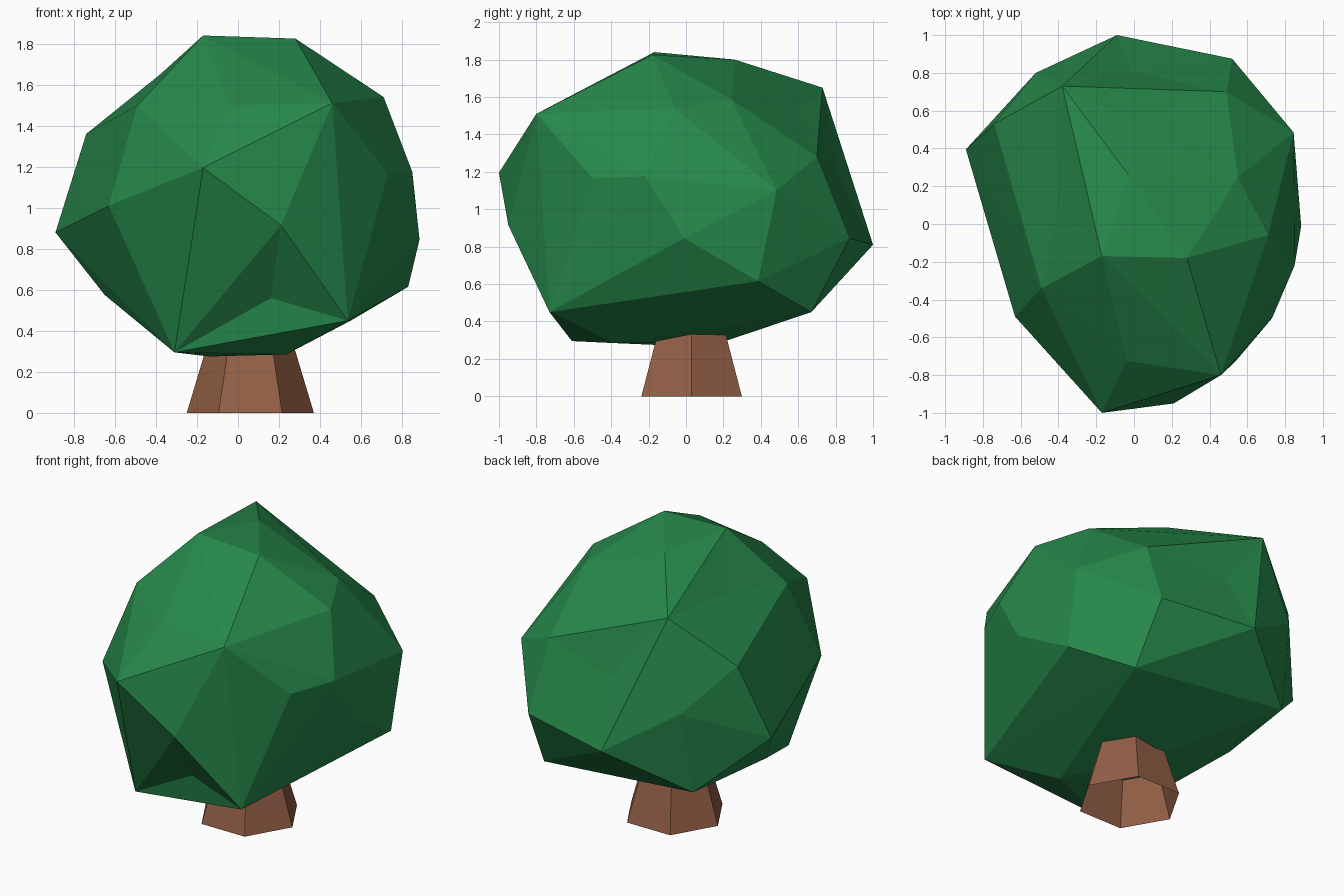
import bpy, bmesh, math
from mathutils import Vector

if "Cube" in bpy.data.objects:
    bpy.data.objects.remove(bpy.data.objects["Cube"])


def material(name, rgb):
    m = bpy.data.materials.new(name)
    m.diffuse_color = (*rgb, 1.0)
    m.use_nodes = True
    m.node_tree.nodes["Principled BSDF"].inputs["Base Color"].default_value = m.diffuse_color
    return m


def add_object(name, verts, faces, mat):
    me = bpy.data.meshes.new(name)
    me.from_pydata(verts, [], faces)
    me.materials.append(mat)
    bm = bmesh.new()
    bm.from_mesh(me)
    bmesh.ops.recalc_face_normals(bm, faces=bm.faces)
    bm.to_mesh(me)
    bm.free()
    ob = bpy.data.objects.new(name, me)
    bpy.context.collection.objects.link(ob)
    return ob


def hull_faces(points):
    """Faces of the convex hull as index lists, plus the points left inside."""
    bm = bmesh.new()
    index = {bm.verts.new(p): i for i, p in enumerate(points)}
    bmesh.ops.convex_hull(bm, input=list(bm.verts), use_existing_faces=False)
    faces = [[index[v] for v in f.verts] for f in bm.faces]
    used = {i for f in faces for i in f}
    bm.free()
    return faces, [i for i in range(len(points)) if i not in used]


def faceted_blob(points, centre):
    """Wrap corners in facets; dented corners are pushed out only while wrapping."""
    work = [Vector(p) for p in points]
    for _ in range(60):
        faces, inside = hull_faces(work)
        if not inside:
            break
        for i in inside:
            work[i] = centre + (work[i] - centre) * 1.02
    return faces


leaf_green = material("leaf_green", (0.0194, 0.250, 0.070))
bark_brown = material("bark_brown", (0.290, 0.115, 0.061))

# Foliage: corners of the irregular faceted crown
crown = [
    # top
    (-.17, -.17, 1.84), (.28, -.18, 1.825), (-.03, .26, 1.80), (-.40, .13, 1.60),
    (.55, .245, 1.585), (.71, -.06, 1.54), (-.38, .73, 1.65), (.12, .59, 1.52),
    (-.04, -.725, 1.50), (.46, -.80, 1.51), (-.49, -.34, 1.50), (-.74, .53, 1.36),
    # middle
    (.85, -.22, 1.175), (.845, .485, 1.10), (.49, .70, 1.28), (-.02, .81, 1.205),
    (-.52, .80, 1.09), (.73, -.50, 1.165), (-.17, -1.0, 1.195), (-.63, -.49, 1.01),
    (.21, -.95, .915), (-.89, .395, .88), (.885, -.01, .845), (.52, .875, .845),
    (-.09, 1.0, .81),
    # underside
    (.83, .385, .615), (.535, -.73, .45), (.16, -.70, .56), (-.31, -.61, .295),
    (-.65, .10, .575), (-.545, .705, .555), (.55, .67, .45), (.235, -.40, .285),
    (-.14, -.17, .275), (-.02, .18, .285),
]
add_object("foliage", crown, faceted_blob(crown, Vector((0, 0, 1.0))), leaf_green)

# Trunk: open six-sided tapered tube
SIDES = 6
rings = [(0.0, 0.31), (0.5, 0.16)]
verts = [(.06 + r * math.cos(math.tau * i / SIDES), .03 + r * math.sin(math.tau * i / SIDES), z)
         for z, r in rings for i in range(SIDES)]
faces = [(i, (i + 1) % SIDES, (i + 1) % SIDES + SIDES, i + SIDES) for i in range(SIDES)]
add_object("trunk", verts, faces, bark_brown)
